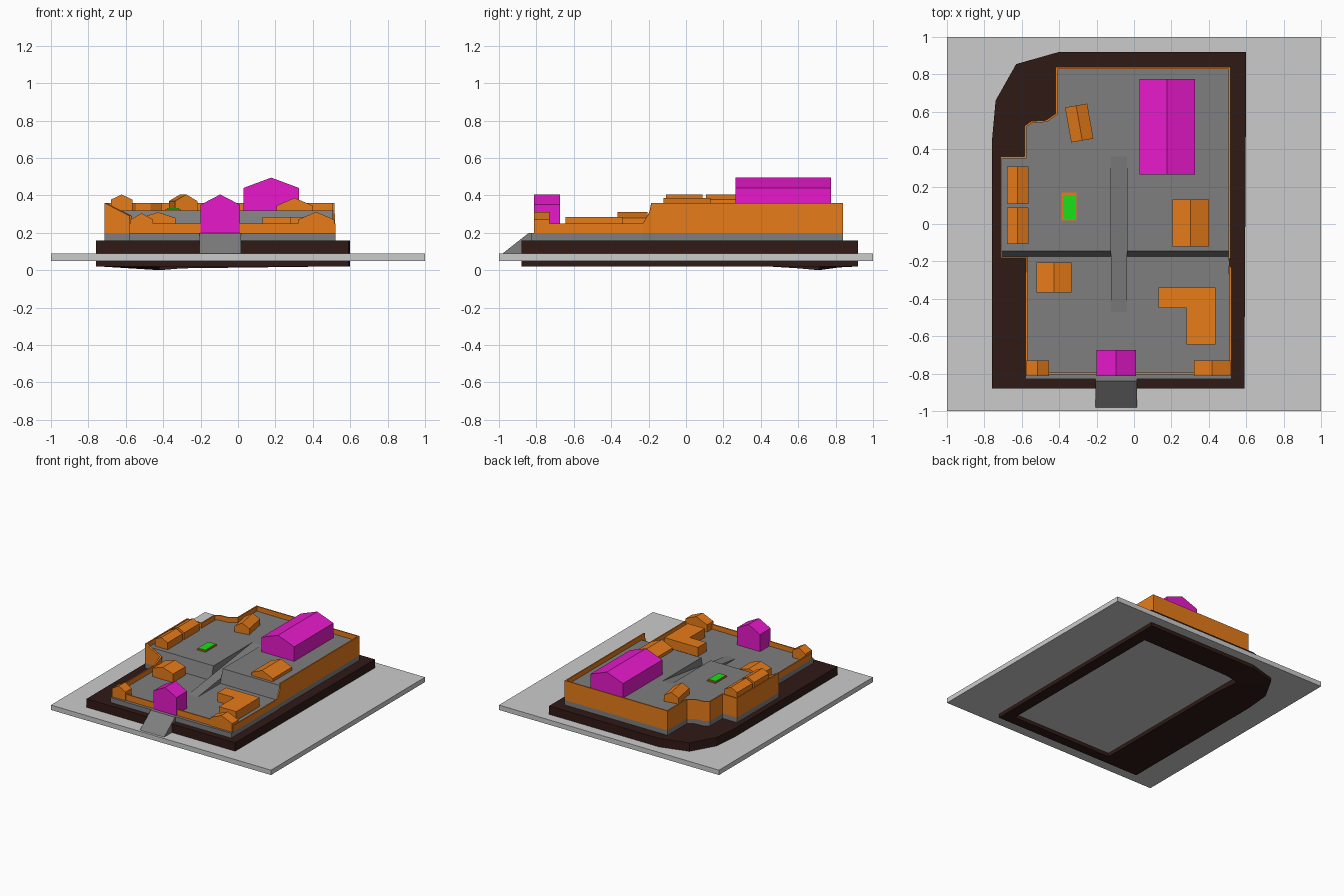
import bpy, bmesh, math
from mathutils import Vector, Matrix

if "Cube" in bpy.data.objects:
    bpy.data.objects.remove(bpy.data.objects["Cube"])


def material(name, rgb):
    m = bpy.data.materials.new(name)
    m.diffuse_color = (*rgb, 1)
    m.use_nodes = True
    m.node_tree.nodes["Principled BSDF"].inputs["Base Color"].default_value = m.diffuse_color
    return m


ORANGE = material("orange", (0.8, 0.2, 0.01))
MAGENTA = material("magenta", (0.8, 0.01, 0.6))
DARK = material("dark", (0.03, 0.01, 0.008))
STONE = material("stone", (0.21, 0.21, 0.21))
GREEN = material("green", (0.01, 0.75, 0.01))


def loft(name, loops, mat=None, ring=False):
    """Bridge equal loops of 3D points; cap the ends, or close them into a ring."""
    bm = bmesh.new()
    vs = [[bm.verts.new(p) for p in loop] for loop in loops]
    n = len(vs[0])
    pairs = list(zip(vs, vs[1:])) + ([(vs[-1], vs[0])] if ring else [])
    for a, b in pairs:
        for i in range(n):
            j = (i + 1) % n
            bm.faces.new((a[i], a[j], b[j], b[i]))
    if not ring:
        bm.faces.new(vs[0][::-1])
        bm.faces.new(vs[-1])
    bmesh.ops.recalc_face_normals(bm, faces=bm.faces)
    me = bpy.data.meshes.new(name)
    bm.to_mesh(me)
    bm.free()
    ob = bpy.data.objects.new(name, me)
    bpy.context.collection.objects.link(ob)
    if mat:
        me.materials.append(mat)
    return ob


def at(points, z):
    return [(p[0], p[1], z) for p in points]


def prism(name, pts, z0, z1, mat=None):
    return loft(name, [at(pts, z0), at(pts, z1)], mat)


def rect(x0, x1, y0, y1):
    return [(x0, y0), (x1, y0), (x1, y1), (x0, y1)]


def wedge(name, x0, x1, yz, mat=None):
    return loft(name, [[(x, y, z) for y, z in yz] for x in (x0, x1)], mat)


def house(name, x0, x1, y0, y1, base, eave, ridge, mat=ORANGE, angle=0):
    c = Vector(((x0 + x1) / 2, (y0 + y1) / 2, 0))
    w, d = (x1 - x0) / 2, (y1 - y0) / 2
    prof = [(-w, base), (w, base), (w, eave), (0, ridge), (-w, eave)]
    ob = loft(name, [[(x, y, z) for x, z in prof] for y in (-d, d)], mat)
    ob.data.transform(Matrix.Translation(c) @ Matrix.Rotation(math.radians(angle), 4, 'Z'))
    return ob


def inset(points, t):
    """Mitred inward offset of a counter-clockwise outline."""
    out, n = [], len(points)
    for i in range(n):
        a, b, c = (Vector(points[k % n][:2]) for k in (i - 1, i, i + 1))
        n1 = Vector((-(b - a).y, (b - a).x)).normalized()
        n2 = Vector((-(c - b).y, (c - b).x)).normalized()
        out.append(tuple(b + (n1 + n2) * t / (1 + n1.dot(n2))))
    return out


# Ground plate
prism("ground_plate", rect(-1, 1, -1, 1), 0.05, 0.09)

# Dark bank surrounding the castle, open in the middle
outer = [(-.76, -.88), (.59, -.88), (.6, .92), (-.4, .92), (-.63, .855), (-.74, .66), (-.76, .44)]
inner = [(-.42, -.8), (.5, -.8), (.5, .72), (-.3, .72), (-.42, .71), (-.42, .6), (-.42, .44)]
sag = [(x, y, 0.0 if i == 4 else 0.01 if i in (3, 5) else .02) for i, (x, y) in enumerate(inner)]
loft("dark_bank", [at(outer, .02), at(outer, .16), at(inner, .16), sag], DARK, ring=True)

# Curtain wall outline with wall-top heights
wall = [(.515, .84, .36), (-.42, .84, .36), (-.42, .59, .36), (-.47, .555, .36), (-.55, .55, .36),
        (-.585, .525, .36), (-.585, .36, .36), (-.715, .36, .36), (-.715, -.185, .36),
        (-.58, -.185, .29), (-.58, -.26, .25), (-.58, -.805, .25), (.52, -.805, .25),
        (.52, -.23, .25), (.517, -.195, .31), (.515, -.185, .36)]
wall_in = inset(wall, .01)
loft("curtain_wall", [at(wall, .2), wall, [(*p, w[2]) for p, w in zip(wall_in, wall)],
                      at(wall_in, .2)], ORANGE, ring=True)

# Stone base and lower courtyard
prism("stone_base", [(x, -.83 if y < -.8 else y) for x, y, _ in wall], .085, .2, STONE)
prism("lower_courtyard", [(-.575, -.8), (.515, -.8), (.508, -.15), (-.575, -.15)], .195, .21, STONE)

# Upper courtyard with a steep front slope and a trench for the ramp
mid = inset(wall, .005)[:9] + [(.51, -.18)]
top = mid[:8] + [(-.71, -.145), (.51, -.145)]
upper = loft("upper_courtyard", [at(mid, .19), at(top, .32)], STONE)
cutter = wedge("trench_cutter", -.122, -.038, [(-.25, .237), (.36, .318), (.36, .4), (-.25, .4)])
cutter.hide_render = True
mod = upper.modifiers.new("trench", 'BOOLEAN')
mod.operation, mod.solver, mod.object = 'DIFFERENCE', 'EXACT', cutter
dg = bpy.context.evaluated_depsgraph_get()
upper_mesh = bpy.data.meshes.new_from_object(upper.evaluated_get(dg))
upper.modifiers.clear()
upper.data = upper_mesh
bpy.data.objects.remove(cutter)

# Ramps: inner one between the courtyards, outer one up to the gate
wedge("courtyard_ramp", -.122, -.038, [(-.47, .205), (-.47, .21), (.36, .32), (.36, .205)], STONE)
wedge("gate_ramp", -.205, .015, [(-.98, .09), (-.84, .2), (-.81, .2), (-.81, .09)], STONE)

# Main hall and gatehouse
house("main_hall", .03, .325, .265, .775, .31, .44, .495, MAGENTA)
house("gatehouse", -.2, .01, -.812, -.675, .2, .35, .405, MAGENTA)

# Small houses and corner towers
small = {
    "front_left_tower": (-.575, -.455, -.812, -.73, .2, .27, .305),
    "front_right_tower": (.32, .515, -.812, -.73, .2, .27, .312),
    "lower_house": (-.52, -.335, -.365, -.205, .2, .28, .31),
    "upper_house": (.205, .4, -.12, .13, .31, .345, .387),
    "left_house_front": (-.68, -.565, -.107, .087, .31, .377, .405),
    "left_house_back": (-.68, -.565, .108, .307, .31, .377, .405),
}
for name, dims in small.items():
    house(name, *dims)
house("turned_house", -.353, -.233, .445, .635, .31, .37, .405, angle=10)

# L-shaped flat building
prism("l_shaped_building", [(.13, -.34), (.13, -.45), (.28, -.45), (.28, -.645),
                            (.435, -.645), (.435, -.34)], .2, .284, ORANGE)

# Garden bed
prism("garden_frame", rect(-.387, -.308, .018, .168), .315, .328, ORANGE)
prism("garden_bed", rect(-.38, -.315, .027, .156), .32, .332, GREEN)
